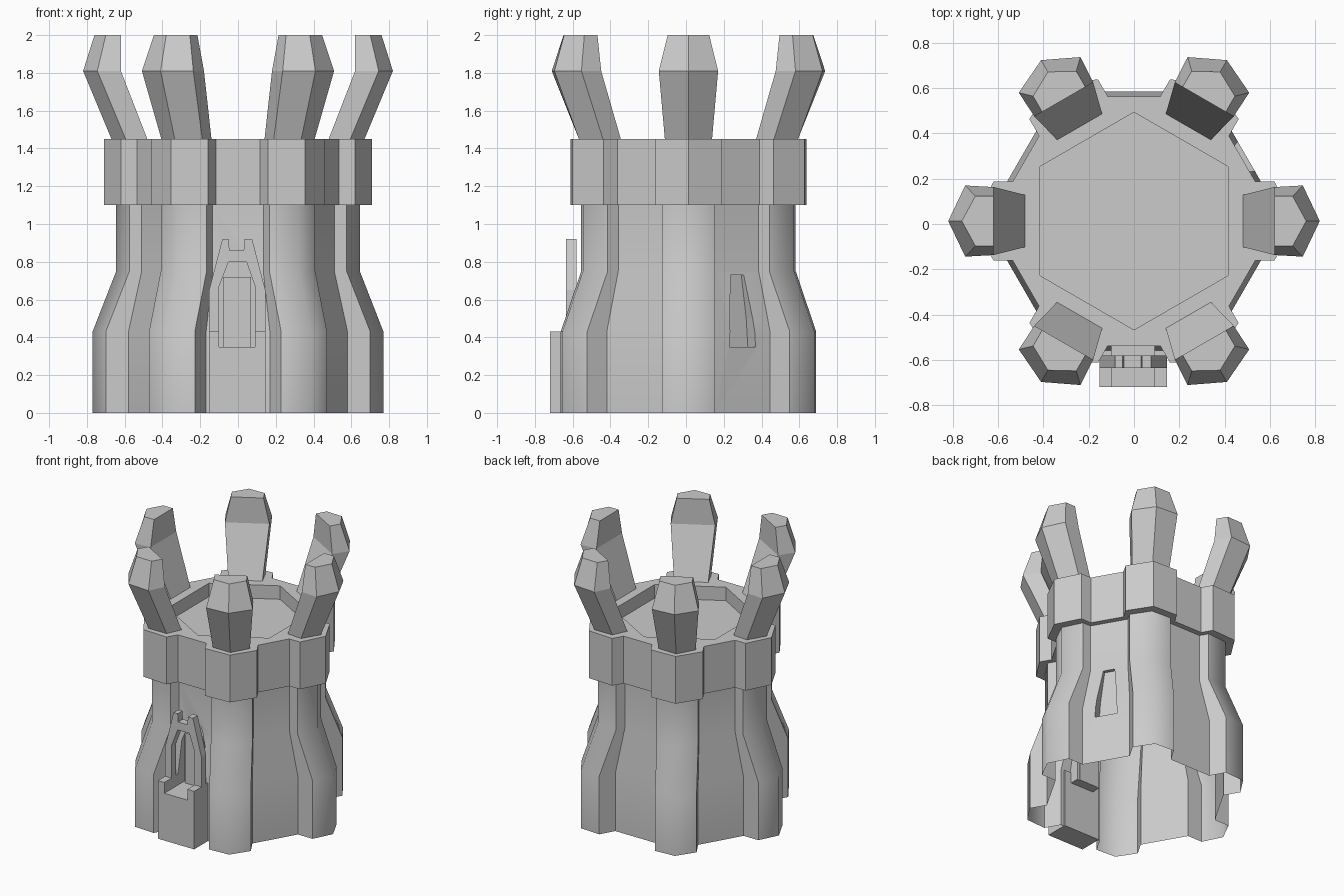
import bpy, bmesh, math
from mathutils import Matrix

if "Cube" in bpy.data.objects:
    bpy.data.objects.remove(bpy.data.objects["Cube"])

CY = 0.013  # tower axis in y


def finish(name, bm, angle=None):
    bmesh.ops.recalc_face_normals(bm, faces=bm.faces)
    me = bpy.data.meshes.new(name)
    bm.to_mesh(me)
    bm.free()
    ob = bpy.data.objects.new(name, me)
    bpy.context.collection.objects.link(ob)
    if angle:
        bpy.ops.object.select_all(action='DESELECT')
        ob.select_set(True)
        bpy.context.view_layer.objects.active = ob
        bpy.ops.object.shade_smooth_by_angle(angle=math.radians(angle))
    return ob


def loft(rings, caps=True):
    """Skin equal-length rings of 3D points."""
    bm = bmesh.new()
    vs = [[bm.verts.new(p) for p in r] for r in rings]
    n = len(vs[0])
    for a, b in zip(vs, vs[1:]):
        for i in range(n):
            j = (i + 1) % n
            bm.faces.new((a[i], a[j], b[j], b[i]))
    if caps:
        bm.faces.new(vs[0][::-1])
        bm.faces.new(vs[-1])
    return bm


def star(z, tip, corner, inner, h):
    """Hexagonal plan with six pointed buttresses."""
    pts = []
    for k in range(6):
        a = math.radians(60 * k)
        c, s = math.cos(a), math.sin(a)
        for x, y in ((inner, -h), (corner, -h), (tip, 0), (corner, h), (inner, h)):
            pts.append((x * c - y * s, x * s + y * c + CY, z))
    return pts


def prism(profile, y0, y1):
    """Extrude an x-z profile along y."""
    return loft([[(x, y0, z) for x, z in profile], [(x, y1, z) for x, z in profile]])


def cut(ob, cutter):
    cutter.hide_render = True
    m = ob.modifiers.new("cut", 'BOOLEAN')
    m.operation = 'DIFFERENCE'
    m.solver = 'EXACT'
    m.object = cutter
    bpy.ops.object.select_all(action='DESELECT')
    ob.select_set(True)
    bpy.context.view_layer.objects.active = ob
    bpy.ops.object.modifier_apply(modifier=m.name)
    bpy.data.objects.remove(cutter)


# Tower body: wide foot, sloped shoulder, narrow shaft
body = finish("tower_body", loft([
    star(0, 0.77, 0.70, 0.58, 0.14),
    star(0.43, 0.77, 0.70, 0.58, 0.14),
    star(0.75, 0.645, 0.575, 0.51, 0.14),
    star(1.1, 0.645, 0.575, 0.51, 0.14)]), 56)

# Door recess at the front, window recess on the right-back wall
door = [(-0.1, 0.35), (0.09, 0.35), (0.09, 0.67), (0.045, 0.8), (-0.05, 0.8), (-0.1, 0.67)]
cut(body, finish("door_cutter", prism(door, -0.8, -0.485)))
window = [(-0.08, 0.35), (0.08, 0.35), (0.07, 0.5), (0.04, 0.73), (-0.04, 0.73), (-0.07, 0.5)]
bm = prism(window, -0.8, -0.49)
bm.transform(Matrix.Translation((0, CY, 0)) @ Matrix.Rotation(math.radians(120), 4, 'Z'))
cut(body, finish("window_cutter", bm))

# The body is an open shell at foot and top
bm = bmesh.new()
bm.from_mesh(body.data)
ends = [f for f in bm.faces if all(v.co.z < 0.001 for v in f.verts)
        or all(v.co.z > 1.099 for v in f.verts)]
bmesh.ops.delete(bm, geom=ends, context='FACES')
bm.to_mesh(body.data)
bm.free()

# Crown band with a sunken hexagonal platform
band = finish("crown_band", loft([
    star(1.1, 0.71, 0.62, 0.535, 0.175),
    star(1.45, 0.71, 0.62, 0.535, 0.175)]))
hexa = [(0.48 * math.cos(math.radians(30 + 60 * k)),
         0.48 * math.sin(math.radians(30 + 60 * k)) + CY) for k in range(6)]
cut(band, finish("platform_cutter", loft([[(x, y, z) for x, y in hexa] for z in (1.35, 1.6)])))

# Six outward leaning merlons
sections = [(1.45, 0.48, 0.115, 0.595, 0.125, 0.67),
            (1.81, 0.62, 0.15, 0.745, 0.157, 0.82),
            (2.0, 0.62, 0.11, 0.70, 0.11, 0.76)]
for k in range(6):
    bm = loft([[(xi, -hi, z), (xc, -hc, z), (xt, 0, z), (xc, hc, z), (xi, hi, z)]
               for z, xi, hi, xc, hc, xt in sections])
    bm.transform(Matrix.Translation((0, CY, 0)) @ Matrix.Rotation(math.radians(60 * k), 4, 'Z'))
    finish(f"merlon_{k + 1}", bm)

# Door step with a sunken threshold
step = [(-0.153, 0), (0.145, 0), (0.145, 0.43), (0.09, 0.43), (0.09, 0.35),
        (-0.1, 0.35), (-0.1, 0.43), (-0.153, 0.43)]
finish("door_step", prism(step, -0.72, -0.55))

# Door surround: arch with two small prongs on top
frame = [(0.145, 0.43), (0.145, 0.65), (0.075, 0.92), (0.035, 0.92), (0.03, 0.86), (-0.045, 0.86),
         (-0.05, 0.92), (-0.083, 0.92), (-0.153, 0.65), (-0.153, 0.43),
         (-0.1, 0.43), (-0.1, 0.67), (-0.05, 0.8), (0.045, 0.8), (0.09, 0.67), (0.09, 0.43)]
finish("door_frame", prism(frame, -0.635, -0.58))

# Door leaf
finish("door_leaf", prism([(-0.08, 0.35), (0.07, 0.35), (0.07, 0.72), (-0.08, 0.72)], -0.505, -0.48))
